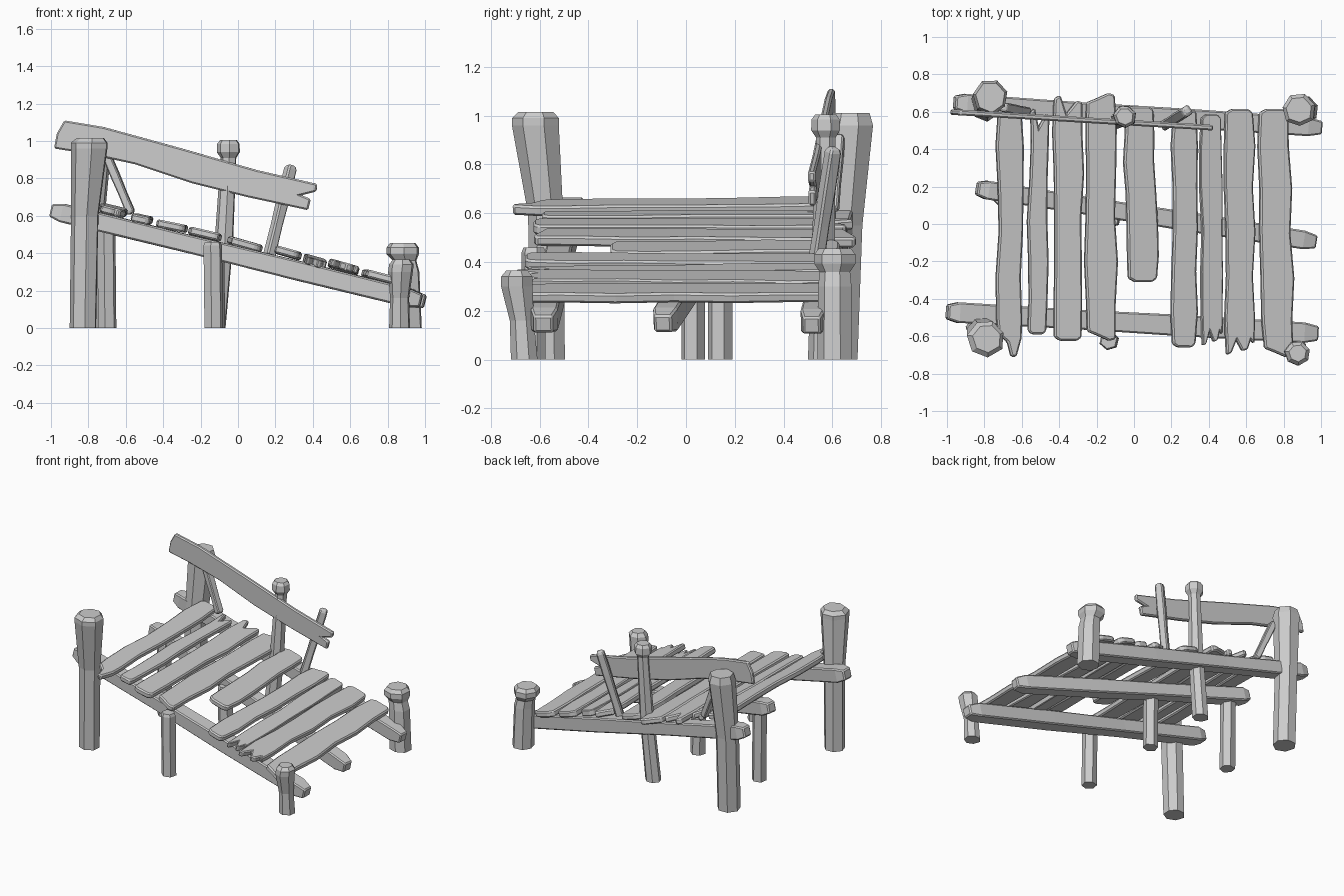
import bpy, bmesh, math, random
from mathutils import Matrix, Vector

random.seed(4)
if "Cube" in bpy.data.objects:
    bpy.data.objects.remove(bpy.data.objects["Cube"])

# Weathered wood material
wood = bpy.data.materials.new("weathered_grey")
wood.use_nodes = True
wood.diffuse_color = (0.6, 0.6, 0.6, 1)
wood.node_tree.nodes["Principled BSDF"].inputs["Base Color"].default_value = (0.6, 0.6, 0.6, 1)


def finish(name, bm, bevel=0.0):
    bmesh.ops.recalc_face_normals(bm, faces=bm.faces)
    mesh = bpy.data.meshes.new(name)
    bm.to_mesh(mesh)
    bm.free()
    mesh.materials.append(wood)
    obj = bpy.data.objects.new(name, mesh)
    bpy.context.collection.objects.link(obj)
    if bevel:
        mod = obj.modifiers.new("worn_edges", "BEVEL")
        mod.width = bevel
        mod.segments = 1
        mod.limit_method = "ANGLE"
    return obj


def loft(name, rings, sides, u, v, phase=0.0, rough=0.0, bevel=0.0):
    """Skin rings of (centre, half width, half height) lying in the u, v plane."""
    bm = bmesh.new()
    jitter = [1 + random.uniform(-rough, rough) for _ in range(sides)]
    loops = []
    for centre, a, b in rings:
        loop = []
        for i in range(sides):
            t = phase + math.tau * i / sides
            p = Vector(centre) + (u * a * math.cos(t) + v * b * math.sin(t)) * jitter[i]
            loop.append(bm.verts.new(p))
        loops.append(loop)
    for low, high in zip(loops, loops[1:]):
        for i in range(sides):
            j = (i + 1) % sides
            bm.faces.new((low[i], low[j], high[j], high[i]))
    bm.faces.new(loops[0])
    bm.faces.new(loops[-1])
    return finish(name, bm, bevel)


def post(name, rings, sides=7):
    """Upright log; rings are (x, y, z, radius)."""
    X, Y = Vector((1, 0, 0)), Vector((0, 1, 0))
    return loft(name, [((x, y, z), r, r) for x, y, z, r in rings], sides, X, Y, 0.3, 0.06)


def beam(name, start, end, width, height, taper=0.7):
    """Squared timber with worn ends."""
    start, end = Vector(start), Vector(end)
    axis = (end - start).normalized()
    u = axis.cross(Vector((0, 0, 1))).normalized()
    v = u.cross(axis)
    rings = []
    for t, s in ((0, taper), (0.03, 1), (0.35, 0.95), (0.65, 1.04), (0.96, 1), (1, taper)):
        k = s * math.sqrt(0.5)
        rings.append((start.lerp(end, t), width * k, height * k))
    return loft(name, rings, 4, u, v, math.pi / 4, 0.0, 0.008)


def slab(name, outline, thick, matrix, bevel=0.008):
    """Flat board from an outline."""
    bm = bmesh.new()
    face = bm.faces.new([bm.verts.new((x, y, -thick / 2)) for x, y in outline])
    out = bmesh.ops.extrude_face_region(bm, geom=[face])
    top = [g for g in out["geom"] if isinstance(g, bmesh.types.BMVert)]
    bmesh.ops.translate(bm, verts=top, vec=(0, 0, thick))
    bm.transform(matrix)
    return finish(name, bm, bevel)


# Sloping bearers under the deck
SLOPE = 0.245


def bearer_z(x):
    return 0.385 - SLOPE * x


for name, xa, ya, xb, yb, w in (
    ("front_bearer", -1.0, -0.47, 0.98, -0.585, 0.11),
    ("middle_bearer", -0.84, 0.19, 0.97, -0.095, 0.10),
    ("back_bearer", -0.96, 0.65, 1.0, 0.515, 0.10),
):
    beam(name, (xa, ya, bearer_z(xa)), (xb, yb, bearer_z(xb)), w, 0.1)

# Corner posts
post("front_right_post", [(-0.825, -0.56, 0, 0.072), (-0.815, -0.57, 0.6, 0.075),
                          (-0.79, -0.61, 0.96, 0.1), (-0.79, -0.61, 0.99, 0.1), (-0.785, -0.61, 1.015, 0.075)])
post("back_right_post", [(-0.79, 0.63, 0, 0.08), (-0.79, 0.65, 0.55, 0.08),
                         (-0.765, 0.68, 0.96, 0.095), (-0.765, 0.68, 1.01, 0.08)])
post("back_left_post", [(0.91, 0.61, 0, 0.075), (0.9, 0.61, 0.3, 0.072), (0.89, 0.61, 0.36, 0.066),
                        (0.88, 0.61, 0.395, 0.09), (0.88, 0.61, 0.43, 0.09), (0.88, 0.61, 0.455, 0.07)])
post("front_left_post", [(0.865, -0.66, 0, 0.055), (0.865, -0.67, 0.16, 0.05), (0.87, -0.69, 0.3, 0.065),
                         (0.875, -0.69, 0.34, 0.065), (0.875, -0.69, 0.365, 0.045)])

# Intermediate legs
for name, x, y, top in (("front_middle_leg", -0.13, -0.625, 0.46),
                        ("inner_middle_leg", -0.12, 0.03, 0.41),
                        ("inner_right_leg", -0.7, 0.14, 0.55)):
    post(name, [(x, y, 0, 0.052), (x - 0.005, y, top - 0.02, 0.052), (x - 0.005, y, top, 0.044)], 6)

# Railing post and leaning braces
post("rail_post", [(-0.12, 0.555, 0, 0.055), (-0.075, 0.565, 0.45, 0.05), (-0.05, 0.575, 0.91, 0.042),
                   (-0.05, 0.575, 0.94, 0.062), (-0.05, 0.575, 0.985, 0.06), (-0.05, 0.575, 1.005, 0.045)])
beam("left_brace", (0.165, 0.53, 0.38), (0.285, 0.605, 0.87), 0.055, 0.055)
beam("right_brace", (-0.57, 0.6, 0.61), (-0.7, 0.625, 0.92), 0.05, 0.045)

# Handrail board with a split end
rail_outline = [(-0.985, 0.96), (-0.97, 1.04), (-0.93, 1.11), (-0.72, 1.075), (-0.3, 0.96), (0.1, 0.845),
                (0.425, 0.77), (0.42, 0.73), (0.34, 0.71), (0.39, 0.69), (0.375, 0.63),
                (0.05, 0.7), (-0.25, 0.775), (-0.55, 0.875), (-0.8, 0.93)]
slab("handrail_board", rail_outline, 0.03,
     Matrix.Translation((0, 0.54, 0)) @ Matrix.Rotation(-0.06, 4, "Z") @ Matrix.Rotation(math.pi / 2, 4, "X"))

# End shapes: (position across, distance cut back from the tip)
BLUNT = [(-0.9, 0.02), (-0.5, 0.0), (0.6, 0.0), (0.9, 0.02)]
SLANT = [(-0.9, 0.05), (-0.3, 0.03), (0.5, 0.0), (0.9, 0.01)]
POINT = [(-0.9, 0.12), (-0.2, 0.08), (0.1, 0.0), (0.5, 0.0), (0.9, 0.1)]
SPLIT = [(-0.9, 0.02), (-0.5, 0.0), (-0.1, 0.1), (0.3, 0.06), (0.6, 0.03), (0.95, 0.04)]
FORK = [(-0.9, 0.0), (-0.6, 0.01), (-0.25, 0.08), (0.15, 0.02), (0.5, 0.03), (0.7, 0.08), (0.95, 0.06)]


def plank(name, x_front, x_back, width, y0, y1, front, back):
    half = width / 2
    xm = (x_front + x_back) / 2
    lean = (x_back - x_front) / (y1 - y0)
    ym = (y0 + y1) / 2
    steps = [0.15, 0.32, 0.5, 0.68, 0.85]
    wavy = lambda: [(half + random.uniform(-0.012, 0.006), y0 + (y1 - y0) * s) for s in steps]
    pts = [(u * half, y0 + d) for u, d in front]
    pts += wavy()
    pts += [(u * half, y1 - d) for u, d in reversed(back)]
    pts += [(-x, y) for x, y in reversed(wavy())]
    pts = [(x + lean * (y - ym), y) for x, y in pts]
    place = Matrix.Translation((xm, 0, bearer_z(xm) + 0.075 + random.uniform(-0.004, 0.008)))
    tilt = Matrix.Rotation(math.atan(SLOPE) + random.uniform(-0.04, 0.04), 4, "Y")
    roll = Matrix.Rotation(random.uniform(-0.012, 0.012), 4, "X")
    slab(name, pts, 0.042, place @ roll @ tilt, 0.009)


# Deck planks, from the high end to the low end
planks = [
    (-0.665, -0.665, 0.14, -0.71, 0.62, POINT, BLUNT),
    (-0.52, -0.505, 0.11, -0.59, 0.62, BLUNT, SPLIT),
    (-0.355, -0.355, 0.165, -0.625, 0.69, BLUNT, SPLIT),
    (-0.175, -0.18, 0.17, -0.625, 0.7, SLANT, SLANT),
    (0.045, 0.025, 0.175, -0.31, 0.63, BLUNT, BLUNT),
    (0.265, 0.27, 0.14, -0.66, 0.61, BLUNT, SLANT),
    (0.415, 0.41, 0.115, -0.65, 0.585, FORK, BLUNT),
    (0.565, 0.56, 0.165, -0.7, 0.615, FORK, BLUNT),
    (0.775, 0.745, 0.175, -0.715, 0.615, SLANT, BLUNT),
]
for i, spec in enumerate(planks, 1):
    plank(f"deck_plank_{i}", *spec)
